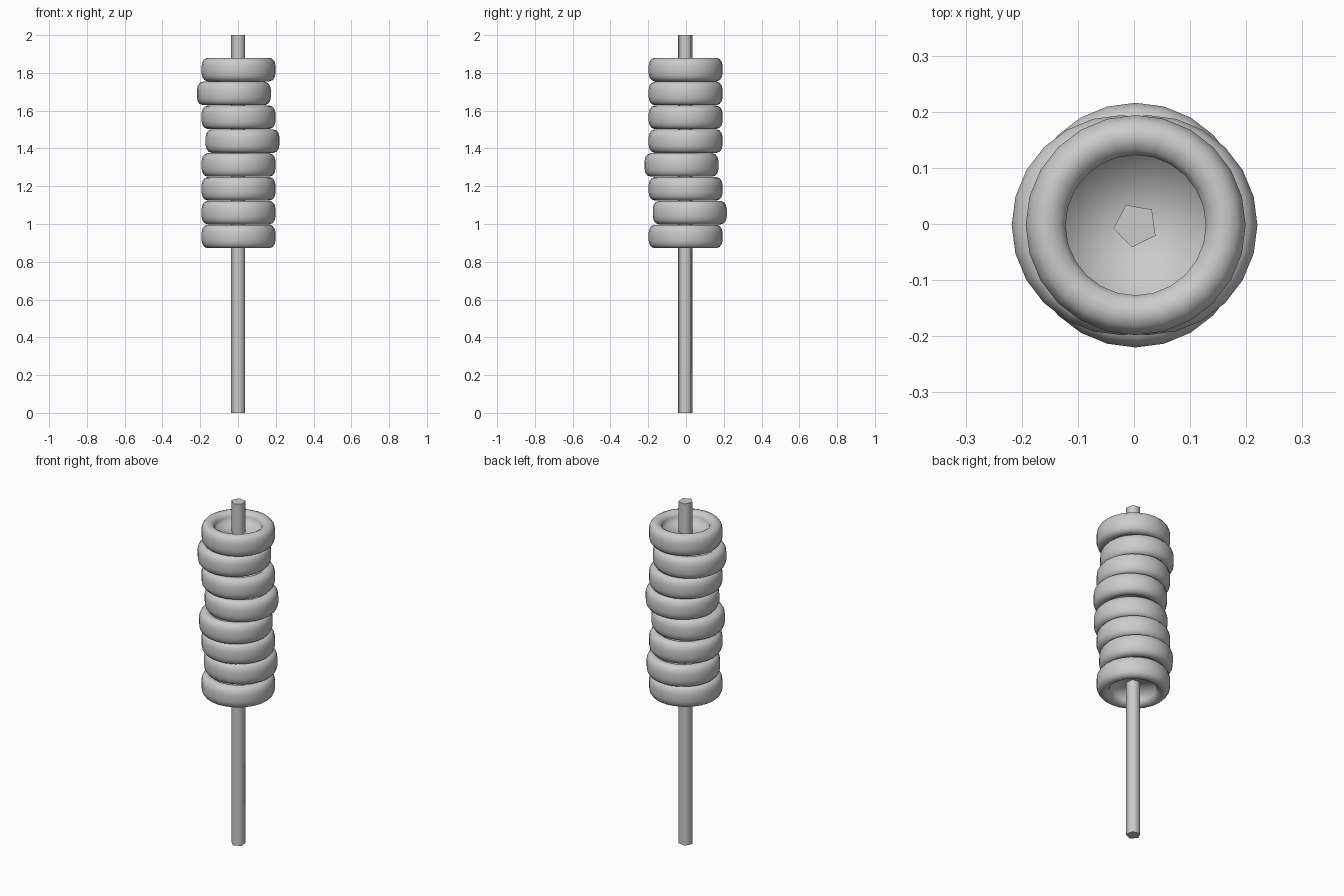
import bpy
import bmesh
import math

if "Cube" in bpy.data.objects:
    bpy.data.objects.remove(bpy.data.objects["Cube"])

CENTRE = (0.003, -0.002)

grey = bpy.data.materials.new("plain grey")
grey.use_nodes = True
grey.diffuse_color = (0.6, 0.6, 0.6, 1)
grey.node_tree.nodes["Principled BSDF"].inputs["Base Color"].default_value = (0.6, 0.6, 0.6, 1)


def add_object(name, bm, location, angle):
    """Turn a bmesh into a smooth-shaded grey object."""
    bmesh.ops.recalc_face_normals(bm, faces=bm.faces)
    mesh = bpy.data.meshes.new(name)
    bm.to_mesh(mesh)
    bm.free()
    mesh.materials.append(grey)
    obj = bpy.data.objects.new(name, mesh)
    bpy.context.collection.objects.link(obj)
    obj.location = location
    bpy.ops.object.select_all(action="DESELECT")
    obj.select_set(True)
    bpy.context.view_layer.objects.active = obj
    bpy.ops.object.shade_smooth_by_angle(angle=math.radians(angle))
    return obj


def lathe(profile, steps):
    """Spin a closed (radius, height) profile around z."""
    bm = bmesh.new()
    verts = [bm.verts.new((r, 0, z)) for r, z in profile]
    edges = [bm.edges.new(pair) for pair in zip(verts, verts[1:])]
    bmesh.ops.spin(bm, geom=verts + edges, axis=(0, 0, 1), cent=(0, 0, 0),
                   steps=steps, angle=math.tau)
    bmesh.ops.remove_doubles(bm, verts=bm.verts, dist=0.0005)
    return bm


# Tyre: rounded tread and sidewalls, with a recessed web closing the hole
half = [(0, 0.004), (0.125, 0.004), (0.125, 0.038), (0.134, 0.052),
        (0.15, 0.061), (0.164, 0.062), (0.18, 0.056), (0.191, 0.042), (0.196, 0.02)]
profile = half + [(r, -z) for r, z in reversed(half)]
shifts = [(0, 0), (0, 0.022), (0, 0), (0, -0.022), (0.021, 0), (0, 0), (-0.025, 0), (0, 0)]
for i, (dx, dy) in enumerate(shifts):
    add_object(f"tyre_{i + 1}", lathe(profile, 24),
               (CENTRE[0] + dx, CENTRE[1] + dy, 0.934 + 0.1262 * i), 180)

# Post: five-sided pole through the stack
bm = bmesh.new()
bmesh.ops.create_cone(bm, cap_ends=True, segments=5, radius1=0.04, radius2=0.04, depth=2)
post = add_object("post", bm, (CENTRE[0], CENTRE[1], 1), 75)
post.rotation_euler.z = math.radians(26)
